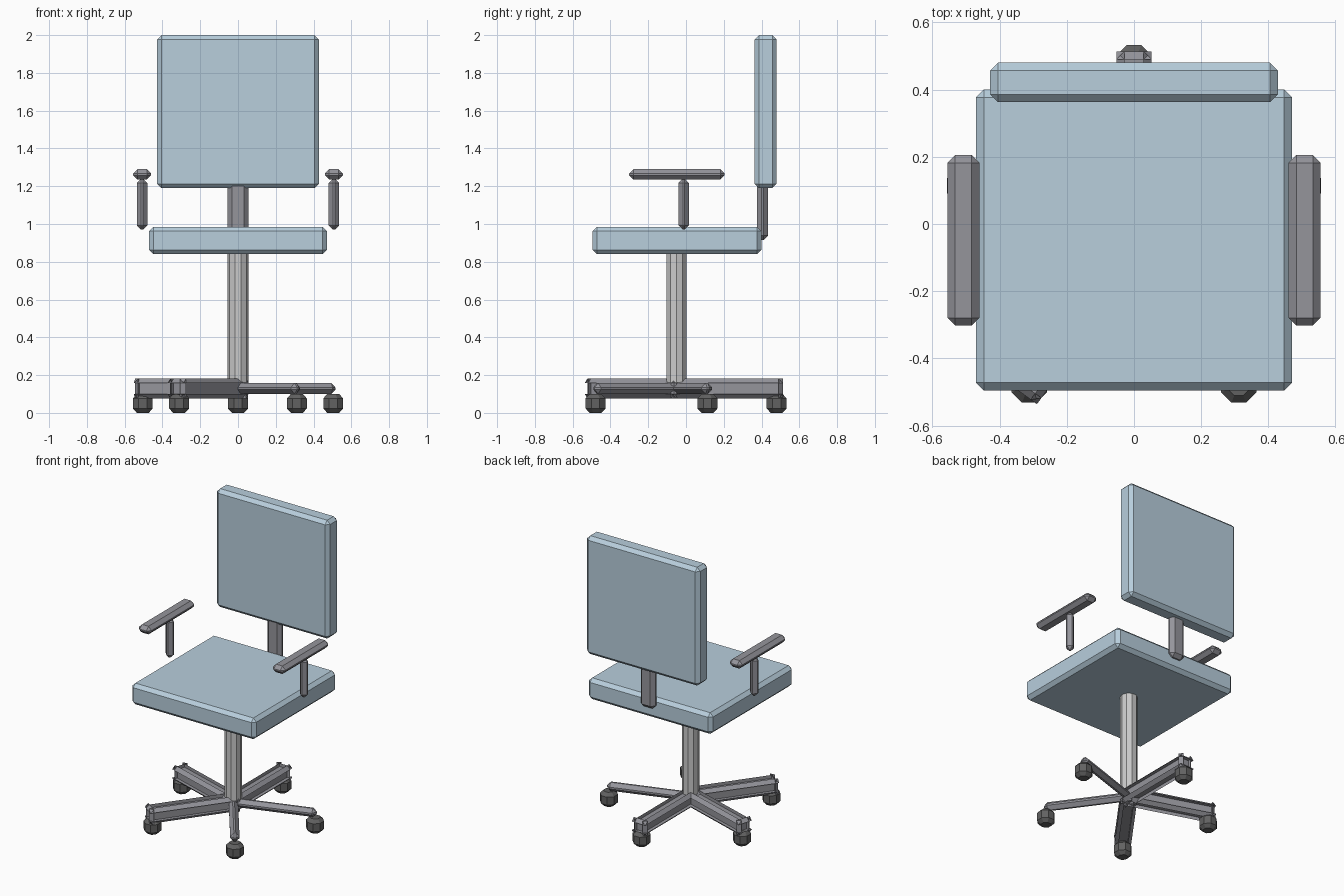
import bpy, bmesh
from math import pi, cos, sin, radians
from itertools import product
from mathutils import Matrix, Vector

if "Cube" in bpy.data.objects:
    bpy.data.objects.remove(bpy.data.objects["Cube"])

B = 0.023  # chamfer size


def material(name, rgb):
    m = bpy.data.materials.new(name)
    m.diffuse_color = (*rgb, 1)
    m.use_nodes = True
    m.node_tree.nodes["Principled BSDF"].inputs["Base Color"].default_value = m.diffuse_color
    return m


FABRIC = material("fabric", (0.48, 0.62, 0.72))
PLASTIC = material("plastic", (0.30, 0.30, 0.33))
RUBBER = material("rubber", (0.12, 0.12, 0.12))


def make(name, bm, mat):
    me = bpy.data.meshes.new(name)
    bm.to_mesh(me)
    bm.free()
    if mat:
        me.materials.append(mat)
    ob = bpy.data.objects.new(name, me)
    bpy.context.collection.objects.link(ob)
    return ob


def chamfer_box(name, lo, hi, mat, b=B, matrix=Matrix()):
    """Box with chamfered edges; a negative b pushes the chamfer outward into ridges."""
    lo, hi = Vector(lo), Vector(hi)
    c, h = (lo + hi) / 2, (hi - lo) / 2
    bm = bmesh.new()
    v = {}
    for s in product((-1, 1), repeat=3):
        for a in range(3):
            p = [s[i] * (h[i] - (0 if i == a else b)) for i in range(3)]
            v[s, a] = bm.verts.new(matrix @ (c + Vector(p)))

    def face(keys, out):
        # orient by the signs of a regular chamfered box
        ref = [Vector([k[0][i] * (2 if i == k[1] else 1) for i in range(3)]) for k in keys]
        if (ref[1] - ref[0]).cross(ref[2] - ref[1]).dot(Vector(out)) < 0:
            keys = keys[::-1]
        bm.faces.new([v[k] for k in keys])

    def sign(axes, vals):
        return tuple(vals[axes.index(i)] for i in range(3))

    for a in range(3):
        p, q = (a + 1) % 3, (a + 2) % 3
        ax = [a, p, q]
        for s in (-1, 1):
            out = [0, 0, 0]
            out[a] = s
            face([(sign(ax, (s, i, j)), a) for i, j in ((-1, -1), (1, -1), (1, 1), (-1, 1))], out)
        for i, j in product((-1, 1), repeat=2):
            out = [0, 0, 0]
            out[p], out[q] = i, j
            lo_s, hi_s = sign(ax, (-1, i, j)), sign(ax, (1, i, j))
            face([(lo_s, p), (hi_s, p), (hi_s, q), (lo_s, q)], out)
    for s in product((-1, 1), repeat=3):
        face([(s, 0), (s, 1), (s, 2)], s)
    return make(name, bm, mat)


def lathe(name, profile, sides, centre, mat, turn=0.0):
    """Faceted solid from (radius, z) rings, capped at both ends."""
    bm = bmesh.new()
    rings = [[bm.verts.new((centre[0] + r * cos(turn + 2 * pi * k / sides),
                            centre[1] + r * sin(turn + 2 * pi * k / sides), z))
              for k in range(sides)] for r, z in profile]
    for r0, r1 in zip(rings, rings[1:]):
        for k in range(sides):
            n = (k + 1) % sides
            bm.faces.new((r0[k], r0[n], r1[n], r1[k]))
    bm.faces.new(rings[0][::-1])
    bm.faces.new(rings[-1])
    return make(name, bm, mat)


# cushions
chamfer_box("seat", (-0.47, -0.495, 0.84), (0.47, 0.40, 0.985), FABRIC)
chamfer_box("backrest", (-0.428, 0.363, 1.19), (0.428, 0.48, 2.0), FABRIC)

# support behind the seat
chamfer_box("back_post", (-0.055, 0.376, 0.915), (0.055, 0.433, 1.25), PLASTIC)

# armrests on both sides
for side, s in (("left", -1), ("right", 1)):
    for part, x0, x1, y0, y1, z0, z1 in (
            ("arm_pad", 0.46, 0.555, -0.302, 0.205, 1.235, 1.29),
            ("arm_post", 0.48, 0.536, -0.04, 0.015, 0.97, 1.24)):
        xa, xb = sorted((s * x0, s * x1))
        chamfer_box(f"{side}_{part}", (xa, y0, z0), (xb, y1, z1), PLASTIC)

# gas column
HUB = (0, -0.05)
lathe("column", [(0.055, 0.16), (0.055, 0.85)], 10, HUB, None)

# five-star base: two clean legs, three with ridged edges, each on a caster
for i, (deg, b) in enumerate(((18, B), (90, -B), (162, -B), (234, -B), (306, B))):
    a = radians(deg)
    m = Matrix.Translation((*HUB, 0)) @ Matrix.Rotation(a, 4, 'Z')
    chamfer_box(f"base_leg_{i + 1}", (0, -0.029, 0.1), (0.54, 0.029, 0.158), PLASTIC, b, m)
    R = 0.057
    lathe(f"caster_{i + 1}", [(R - B, 0), (R, B), (R, 0.1 - B), (R - B, 0.1)], 8,
          (HUB[0] + 0.53 * cos(a), HUB[1] + 0.53 * sin(a)), RUBBER, pi / 8)
